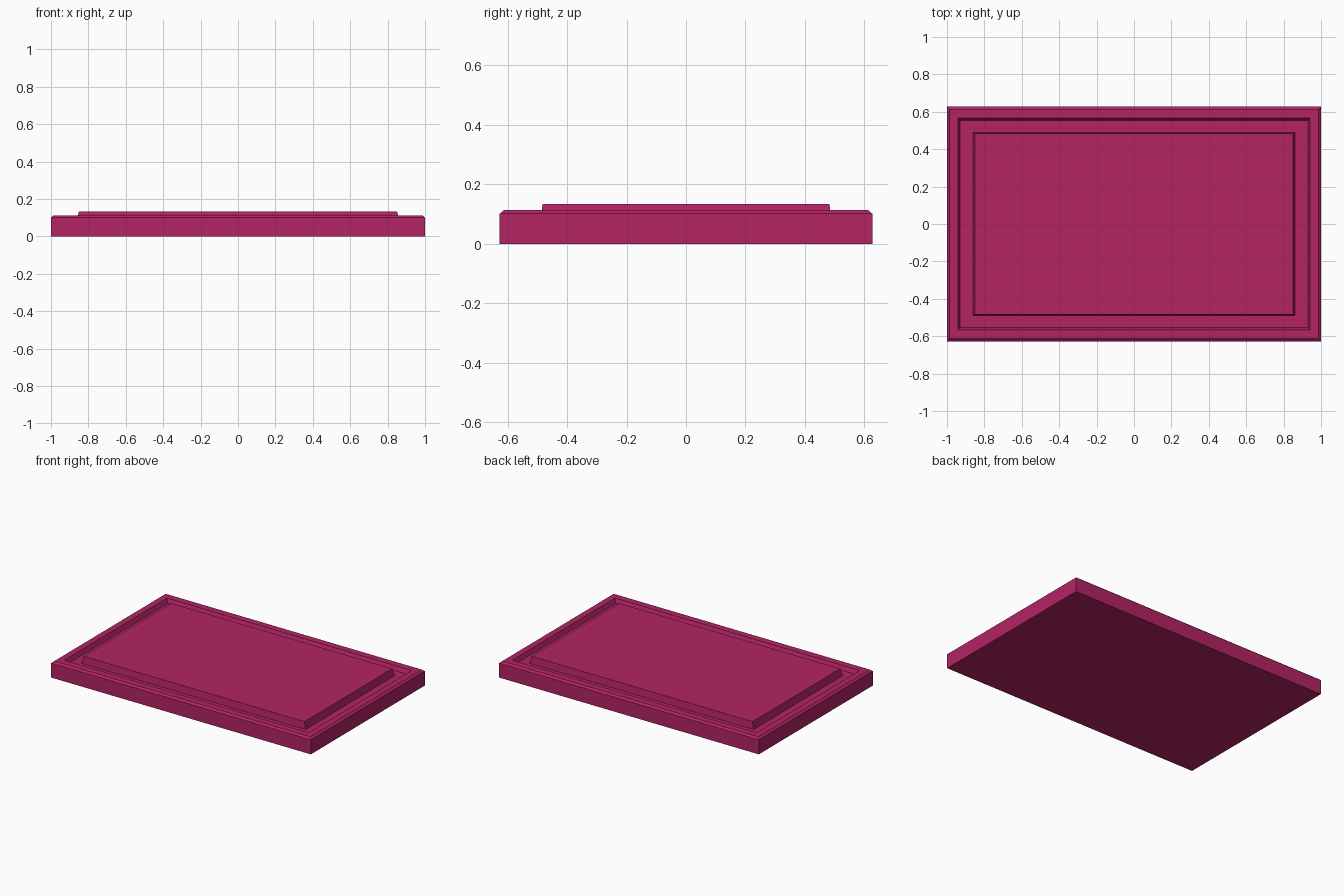
import bpy
import bmesh

cube = bpy.data.objects.get("Cube")
if cube:
    bpy.data.objects.remove(cube, do_unlink=True)

# Single raspberry finish
finish = bpy.data.materials.new("raspberry")
finish.use_nodes = True
colour = (0.451, 0.017, 0.127, 1)
finish.diffuse_color = colour
finish.node_tree.nodes["Principled BSDF"].inputs["Base Color"].default_value = colour

# Cross-section from the outer foot to the panel edge: half width, half depth, height
profile = [
    (1.0, 0.627, 0.0),      # foot
    (1.0, 0.627, 0.101),    # outer wall
    (0.986, 0.613, 0.113),  # chamfer
    (0.942, 0.566, 0.113),  # flat rim
    (0.930, 0.554, 0.083),  # groove outer wall
    (0.862, 0.489, 0.083),  # groove floor
    (0.851, 0.483, 0.133),  # raised panel wall
]


def raised_panel(name, rings):
    """Stack rectangular rings, bridge neighbours and cap both ends."""
    bm = bmesh.new()
    loops = []
    for w, d, z in rings:
        corners = [(-w, -d, z), (w, -d, z), (w, d, z), (-w, d, z)]
        loops.append([bm.verts.new(c) for c in corners])
    for low, high in zip(loops, loops[1:]):
        for i in range(4):
            j = (i + 1) % 4
            bm.faces.new((low[i], low[j], high[j], high[i]))
    bm.faces.new(loops[0][::-1])
    bm.faces.new(loops[-1])
    mesh = bpy.data.meshes.new(name)
    bm.to_mesh(mesh)
    bm.free()
    mesh.materials.append(finish)
    obj = bpy.data.objects.new(name, mesh)
    bpy.context.collection.objects.link(obj)
    return obj


# Drawer front with grooved border and raised centre
raised_panel("drawer_front_panel", profile)
